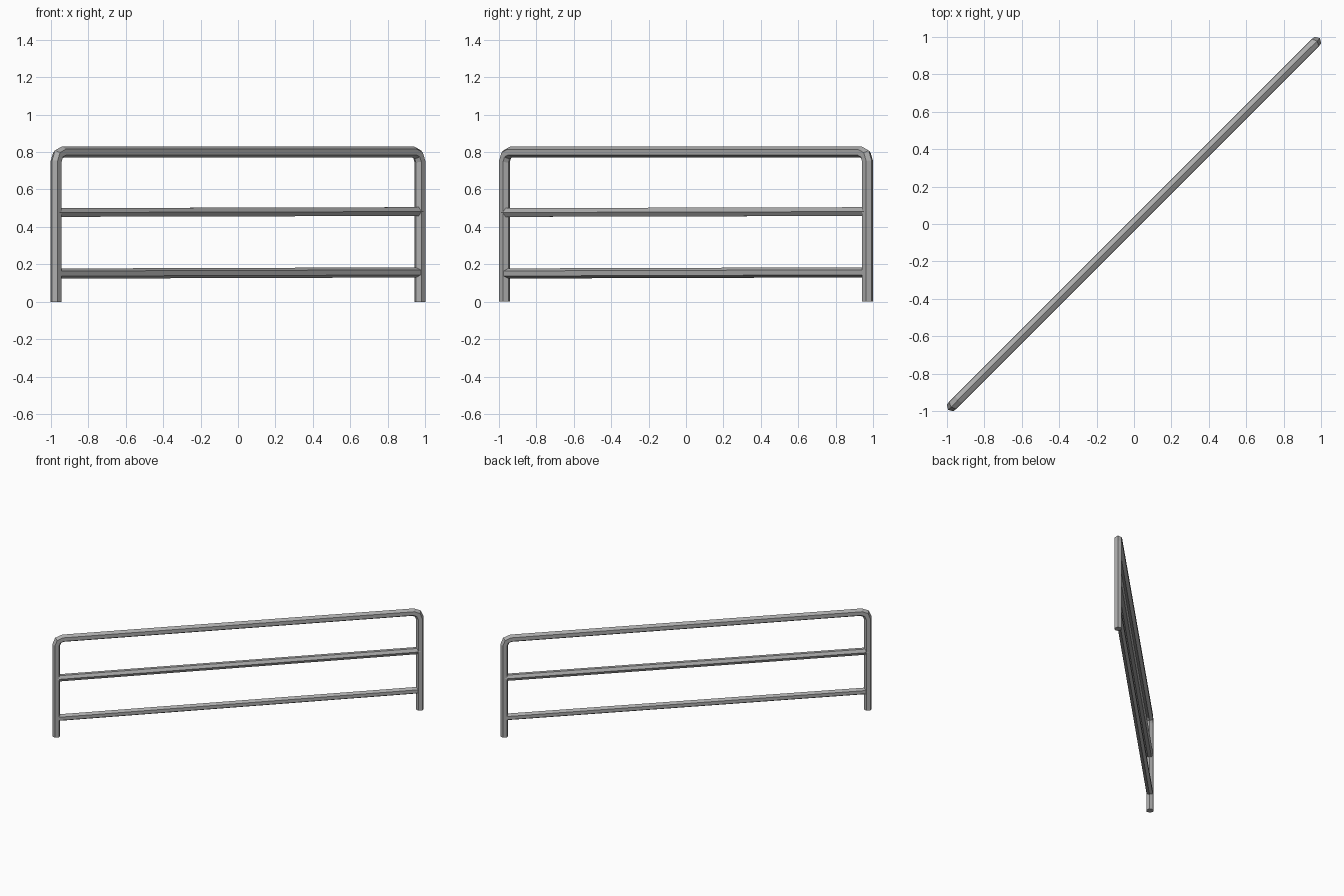
import bpy, bmesh, math
from mathutils import Vector

cube = bpy.data.objects.get("Cube")
if cube:
    bpy.data.objects.remove(cube, do_unlink=True)

steel = bpy.data.materials.new("grey_steel")
steel.use_nodes = True
steel.diffuse_color = (0.42, 0.42, 0.42, 1)
steel.node_tree.nodes["Principled BSDF"].inputs["Base Color"].default_value = steel.diffuse_color

SIDES = 6
ALONG = Vector((1, 1, 0)).normalized()    # the barrier runs diagonally
ACROSS = Vector((1, -1, 0)).normalized()
UP = Vector((0, 0, 1))
HALF = 1.373                              # post centre, measured along the diagonal


def tube(name, path, radius, roll=0.0):
    """Sweep a six-sided section along (distance, height) points, mitred at bends."""
    pts = [ALONG * u + UP * z for u, z in path]
    bm = bmesh.new()
    rings = []
    for i, p in enumerate(pts):
        steps = []
        if i > 0:
            steps.append((p - pts[i - 1]).normalized())
        if i < len(pts) - 1:
            steps.append((pts[i + 1] - p).normalized())
        tangent = sum(steps, Vector()).normalized()
        normal = ACROSS.cross(tangent).normalized()
        miter = 1 / tangent.dot(steps[0])
        ring = []
        for k in range(SIDES):
            a = roll + math.tau * k / SIDES
            offset = normal * math.cos(a) * miter + ACROSS * math.sin(a)
            ring.append(bm.verts.new(p + offset * radius))
        rings.append(ring)
    for a, b in zip(rings, rings[1:]):
        for k in range(SIDES):
            n = (k + 1) % SIDES
            bm.faces.new((a[k], a[n], b[n], b[k]))
    bm.faces.new(rings[0])
    bm.faces.new(rings[-1])
    bmesh.ops.recalc_face_normals(bm, faces=bm.faces)
    mesh = bpy.data.meshes.new(name)
    bm.to_mesh(mesh)
    bm.free()
    mesh.materials.append(steel)
    obj = bpy.data.objects.new(name, mesh)
    bpy.context.collection.objects.link(obj)
    return obj


# Outer frame: two posts and the top rail in one bent tube
TOP, BEND = 0.80, 0.05
left_half = [(-HALF, 0)]
for step in range(3):
    a = math.radians(45 * step)
    left_half.append((-HALF + BEND * (1 - math.cos(a)), TOP - BEND * (1 - math.sin(a))))
right_half = [(-u, z) for u, z in reversed(left_half)]
tube("outer_frame", left_half + right_half, 0.03)

# Two thinner rails between the posts, rising very slightly
tube("middle_rail", [(-HALF, 0.477), (HALF, 0.482)], 0.027, math.pi / 6)
tube("lower_rail", [(-HALF, 0.151), (HALF, 0.157)], 0.027)
